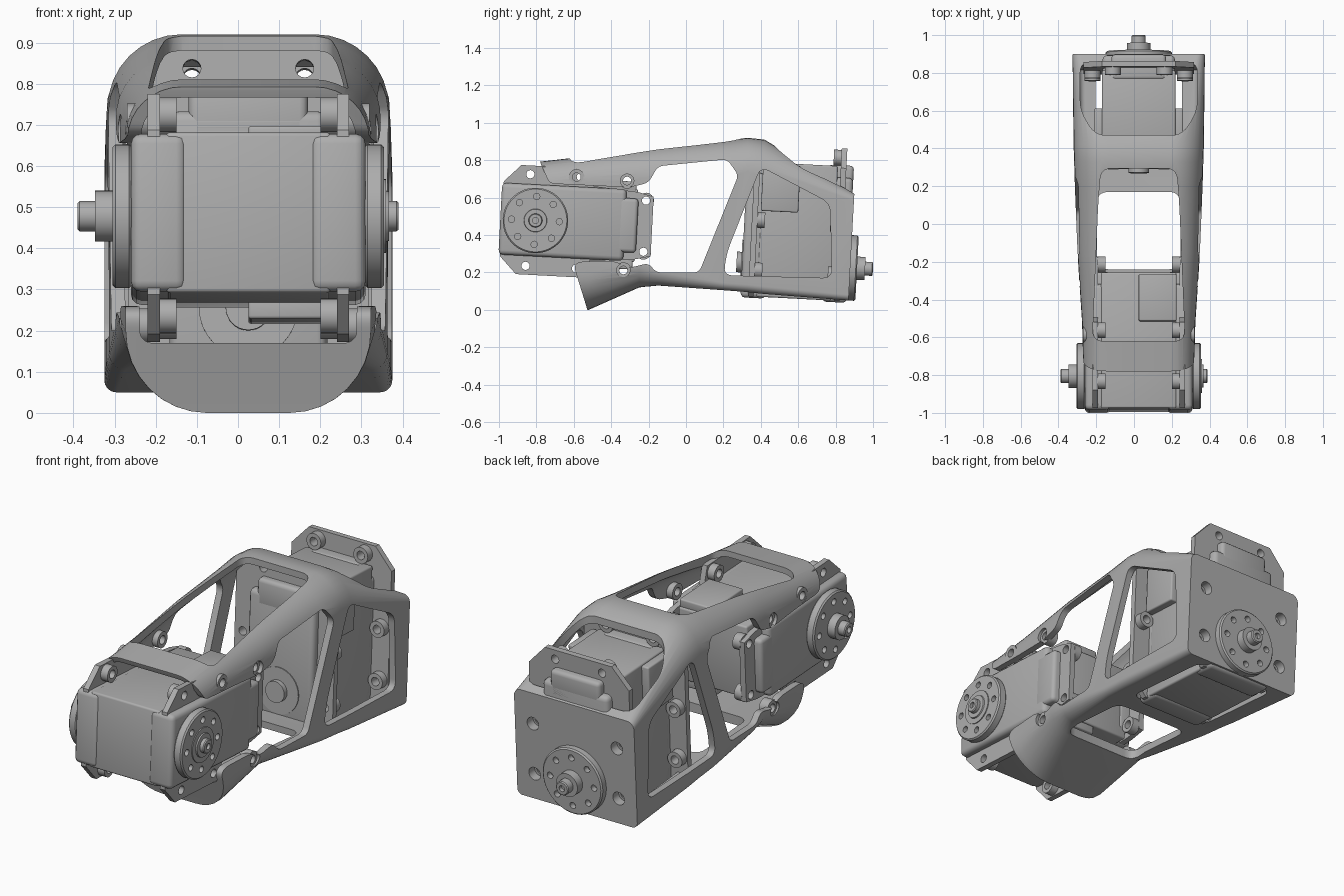
import bpy, bmesh, math
from mathutils import Matrix, Vector

if "Cube" in bpy.data.objects:
    bpy.data.objects.remove(bpy.data.objects["Cube"])

CX = 0.025     # centre plane of the arm
TILT = Matrix.Rotation(math.radians(-3), 4, 'X')

grey = bpy.data.materials.new("mid_grey")
grey.use_nodes = True
grey.diffuse_color = (0.42, 0.42, 0.42, 1)
grey.node_tree.nodes["Principled BSDF"].inputs["Base Color"].default_value = grey.diffuse_color


def make(name, bm, matrix=None):
    bmesh.ops.recalc_face_normals(bm, faces=bm.faces)
    mesh = bpy.data.meshes.new(name)
    bm.to_mesh(mesh)
    bm.free()
    mesh.materials.append(grey)
    ob = bpy.data.objects.new(name, mesh)
    bpy.context.collection.objects.link(ob)
    if matrix:
        ob.matrix_world = matrix
    return ob


def activate(ob):
    bpy.ops.object.select_all(action='DESELECT')
    ob.select_set(True)
    bpy.context.view_layer.objects.active = ob


def cut(ob, bm):
    """Subtract a mesh given in the local space of ob."""
    cutter = make("cutter", bm, ob.matrix_world.copy())
    cutter.hide_render = True
    activate(ob)
    mod = ob.modifiers.new("cut", 'BOOLEAN')
    mod.operation = 'DIFFERENCE'
    mod.solver = 'EXACT'
    mod.object = cutter
    bpy.ops.object.modifier_apply(modifier=mod.name)
    bpy.data.objects.remove(cutter)


def loft(rings):
    bm = bmesh.new()
    rows = [[bm.verts.new(p) for p in ring] for ring in rings]
    n = len(rows[0])
    for a, b in zip(rows, rows[1:]):
        for i in range(n):
            bm.faces.new((a[i], a[(i + 1) % n], b[(i + 1) % n], b[i]))
    bm.faces.new(rows[0])
    bm.faces.new(rows[-1])
    return bm


def rounded(points, r, steps=5):
    """Fillet every corner of a 2D outline."""
    pts, out = [Vector(p) for p in points], []
    for i, p in enumerate(pts):
        ends = []
        for q in (pts[i - 1], pts[(i + 1) % len(pts)]):
            d = q - p
            ends.append(p + d.normalized() * min(r, d.length * 0.45))
        for k in range(steps + 1):
            t = k / steps
            out.append(ends[0].lerp(p, t).lerp(p.lerp(ends[1], t), t))
    return out


def prism(outline, axis, lo, hi):
    if axis == 'X':
        return loft([[(v, a, b) for a, b in outline] for v in (lo, hi)])
    return loft([[(a, b, v) for a, b in outline] for v in (lo, hi)])


def box(lo, hi, bevel=0.0):
    bm = bmesh.new()
    bmesh.ops.create_cube(bm, size=1)
    lo, hi = Vector(lo), Vector(hi)
    for v in bm.verts:
        v.co = Vector(((lo[i] + hi[i]) / 2 + v.co[i] * (hi[i] - lo[i]) for i in range(3)))
    if bevel:
        bmesh.ops.bevel(bm, geom=bm.edges[:], offset=bevel, segments=3, profile=0.5, affect='EDGES')
    return bm


def rod(steps, y=0.0, z=0.0, bm=None, seg=32):
    """Turned part along X from (x, radius) pairs; a closed ring of pairs makes a tube."""
    ring = [[(x, y + r * math.cos(a), z + r * math.sin(a))
             for a in (2 * math.pi * k / seg for k in range(seg))] for x, r in steps]
    new = loft(ring)
    if bm is None:
        return new
    temp = bpy.data.meshes.new("temp")
    new.to_mesh(temp)
    new.free()
    bm.from_mesh(temp)
    bpy.data.meshes.remove(temp)
    return bm


def tube(name, x0, x1, outer, inner, matrix):
    ob = make(name, rod([(x0, outer), (x1, outer)]), matrix)
    cut(ob, rod([(x0 - 0.1, inner), (x1 + 0.1, inner)]))
    return ob


# ---- shell: hollow lofted body ----
# y, half width, top, bottom, top radius, bottom radius
STATIONS = [(-0.8, .292, .79, .0, .13, .2), (-0.52, .30, .822, .0, .14, .2),
            (-0.25, .318, .86, .12, .16, .13), (-0.15, .324, .87, .13, .16, .08),
            (0.2, .338, .905, .105, .18, .04), (0.33, .342, .92, .095, .18, .04),
            (0.42, .345, .91, .085, .18, .04), (0.9, .35, .62, .05, .04, .03)]


def section(y, w, top, bottom, rt, rb, lean):
    ring = []
    for q, (sx, r, zc) in enumerate([(1, rt, top - rt), (-1, rt, top - rt),
                                     (-1, rb, bottom + rb), (1, rb, bottom + rb)]):
        for k in range(9):
            a = math.pi / 2 * (q + k / 8)
            z = zc + r * math.sin(a)
            ring.append((CX + sx * (w - r) + r * math.cos(a), y + lean * (z - 0.62), z))
    return ring


last = STATIONS[-1][0]
shell = make("shell", loft([section(*s, 0.055 if s[0] == last else 0) for s in STATIONS]))
WALL = 0.035
inner = []
for y, w, top, bottom, rt, rb in STATIONS:
    floor = max(bottom + WALL, 0.17 if y < -0.1 else 0)
    y_in = {-0.8: -0.9, last: 0.845}.get(y, y)
    inner.append(section(y_in, w - WALL, top - WALL, floor, max(rt - WALL, .02), .03,
                         0.055 if y == last else 0))
cut(shell, loft(inner))

# side openings: jaw with window, and rear window
jaw = [(-1.2, -.1), (-.5, -.1), (-.53, .01), (-.6, .235), (-.57, .258), (-.38, .26), (-.3, .225),
       (-.2, .25), (-.16, .2), (.07, .2), (.28, .72), (.22, .805), (-.15, .768), (-.2, .68),
       (-.3, .655), (-.73, .675), (-.785, .8), (-.785, 1.1), (-1.2, 1.1)]
cut(shell, prism(rounded(jaw, .03), 'X', -1, 1))
rear_window = [(.40, .765), (.77, .57), (.78, .17), (.20, .185), (.22, .31)]
cut(shell, prism(rounded(rear_window, .05), 'X', -1, 1))


# openings through the roof and floor
def plan_cut(half, lo, hi):
    outline = [(CX + x, y) for x, y in half] + [(CX - x, y) for x, y in reversed(half)]
    cut(shell, prism(rounded(outline, .06), 'Z', lo, hi))


plan_cut([(.245, -.62), (.215, .1), (.2, .295)], .6, 1.2)
plan_cut([(.23, .47), (.31, .6), (.31, .86)], .5, 1.2)
plan_cut([(.22, -.24), (.22, .17)], -.1, .4)
plan_cut([(.23, .29), (.23, .83)], -.1, .16)

# screw seats on the sides
seats = [(-.585, .71), (-.315, .69), (-.335, .212)]
for y, z in seats:
    cut(shell, rod([(-1, .036), (1, .036)], y, z))
    for side, x in (("left", CX + .245), ("right", CX - .295)):
        tube(side + "_screw_seat", x, x + .05, .042, .022, Matrix.Translation((x * 0, y, z)))

# ---- servos: shaft along local X, length along local Y ----
TAB_HOLES = [(y, s * z) for y, z in ((-.04, .245), (.23, .245), (.585, .137)) for s in (1, -1)]


def horn(name, side, M):
    disc = make(name, rod([(side * .28, .165), (side * .29, .175), (side * .323, .175),
                           (side * .33, .168)], seg=48), M)
    holes = bmesh.new()
    for k in range(8):
        a = math.pi / 4 * k
        rod([(side * .3, .017), (side * .4, .017)], .128 * math.cos(a), .128 * math.sin(a), holes, 12)
    cut(disc, holes)


def servo(prefix, M, idler_disc):
    make(prefix + "_core", box((-.2, -.18, -.195), (.2, .54, .195), .01), M)
    for side, word in ((-1, "output"), (1, "idler")):
        x0, x1 = sorted((side * .15, side * .285))
        make(f"{prefix}_{word}_cover", box((x0, -.188, -.192), (x1, .48, .192), .025), M)
        make(f"{prefix}_{word}_tail", box((x0, .4, -.145), (x1, .545, .145), .02), M)
        # mounting flange with raised bosses
        outline = [(-.18, -.2), (-.09, -.292), (.53, -.292), (.635, -.195),
                   (.635, .195), (.53, .292), (-.09, .292), (-.18, .2)]
        f0, f1 = sorted((side * .215, side * .245))
        if prefix == "front":
            # notched so that only the corner tabs reach the shell
            outline[2:6] = [(.27, -.292), (.3, -.2), (.54, -.18), (.625, -.16),
                            (.625, .16), (.54, .18), (.3, .2), (.27, .292)]
        flange = make(f"{prefix}_{word}_flange", prism(outline, 'X', f0, f1), M)
        holes = bmesh.new()
        for y, z in TAB_HOLES:
            rod([(f0 - .1, .022), (f1 + .1, .022)], y, z, holes, 16)
        cut(flange, holes)
        for y, z in TAB_HOLES:
            b0, b1 = sorted((side * .175, side * .22))
            tube(f"{prefix}_{word}_boss", b0, b1, .042, .022, M @ Matrix.Translation((0, y, z)))
    # stepped connector housings on both broad faces
    for s in (-1, 1):
        z0, z1 = sorted((s * .18, s * .235))
        make(prefix + "_connector", box((0, .28, z0), (.2, .53, z1), .008), M)
    # output horn, hub and shaft
    horn(prefix + "_output_horn", -1, M)
    hub = make(prefix + "_output_hub", rod([(-.32, .062), (-.373, .062), (-.373, .037),
                                            (-.41, .037), (-.415, .032)]), M)
    cut(hub, rod([(-.395, .016), (-.45, .016)], seg=16))
    # idler side
    if idler_disc:
        horn(prefix + "_idler_horn", 1, M)
        make(prefix + "_idler_rim", rod([(.32, .09), (.335, .09), (.335, .062), (.342, .06)]), M)
        pin = make(prefix + "_idler_pin", rod([(.32, .037), (.36, .037), (.365, .033)]), M)
        cut(pin, rod([(.35, .016), (.4, .016)], seg=16))
    else:
        make(prefix + "_idler_hub", rod([(.27, .12), (.29, .12), (.29, .055), (.315, .055)]), M)


servo("front", Matrix.Translation((CX, -.805, .478)) @ TILT, True)
upright = Matrix(((0, 0, -1, 0), (-1, 0, 0, 0), (0, 1, 0, 0), (0, 0, 0, 1)))
rear = Matrix.Translation((CX, .585, .24)) @ TILT @ upright
servo("rear", rear, False)

# back plate screw holes lined up with the rear flange
for y, z in TAB_HOLES[:4]:
    drill = rod([(-.24, .034), (-.4, .034)], y, z)
    drill.transform(rear)
    cut(shell, drill)

# ---- shading ----
for ob in [o for o in bpy.context.collection.objects if o.type == 'MESH' and grey.name in o.data.materials]:
    activate(ob)
    bpy.ops.object.shade_smooth_by_angle(angle=math.radians(32))
